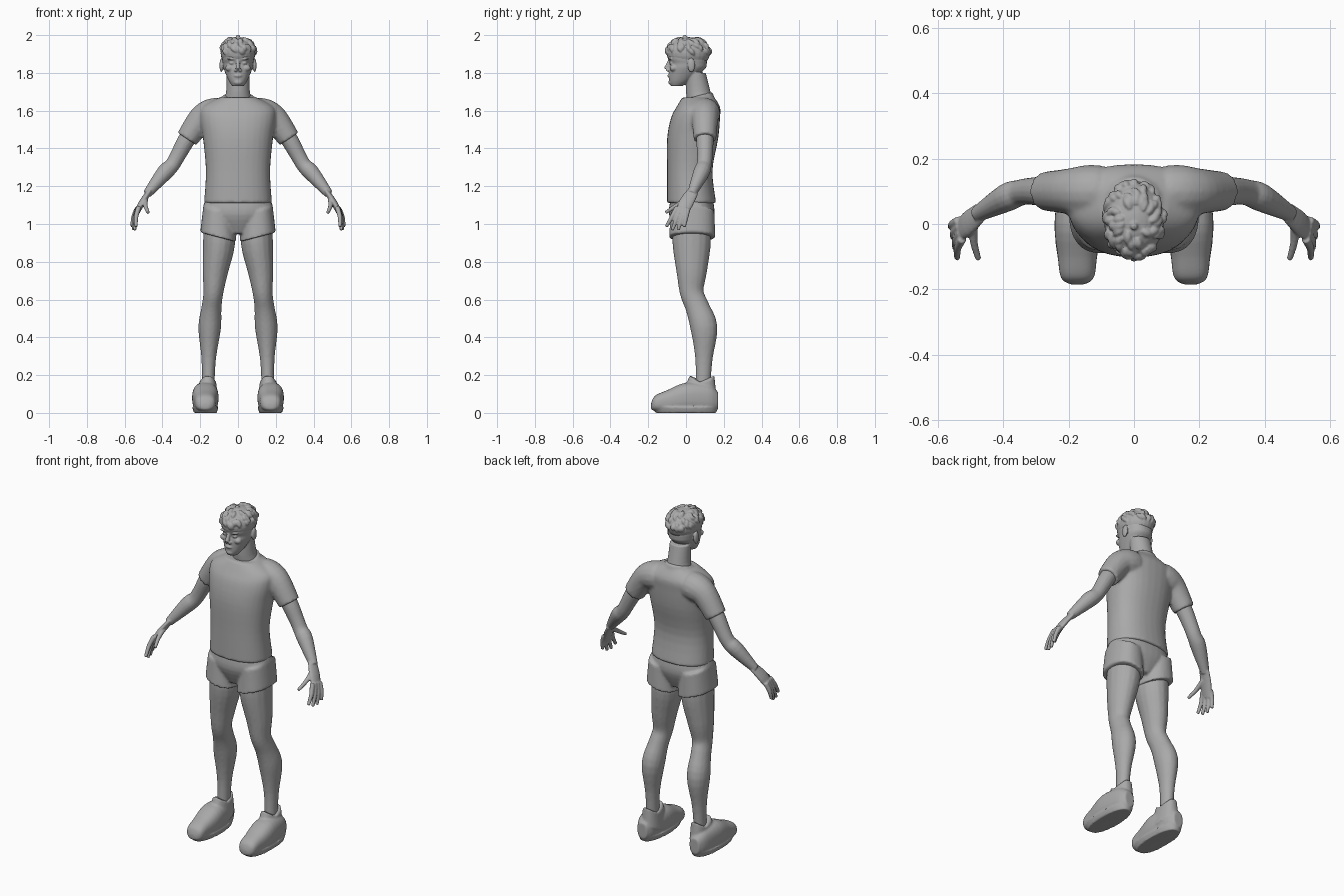
import bpy, bmesh, math, random
from mathutils import Matrix, Vector

random.seed(4)
default_cube = bpy.data.objects.get("Cube")
if default_cube:
    bpy.data.objects.remove(default_cube)

grey = bpy.data.materials.new("plain_grey")
grey.use_nodes = True
colour = (.4, .4, .4, 1)
grey.diffuse_color = colour
for node in grey.node_tree.nodes:
    if node.type == "BSDF_PRINCIPLED":
        node.inputs["Base Color"].default_value = colour


def spline(keys, steps=4):
    """Pass a smooth curve through a list of number tuples."""
    keys = [Vector(key) for key in keys]
    padded = [keys[0], *keys, keys[-1]]
    curve = []
    for before, start, end, after in zip(padded, padded[1:], padded[2:], padded[3:]):
        leave, arrive = (end - before) / 2, (after - start) / 2
        for step in range(steps):
            t = step / steps
            ease = t * t * (3 - 2 * t)
            bend = leave * (1 - t) - arrive * t
            curve.append(start.lerp(end, ease) + bend * t * (1 - t))
    return curve + [keys[-1]]


def skin(solid, rings):
    """Bridge rings of points into a closed solid."""
    rows = [[solid.verts.new(point) for point in ring] for ring in rings]
    for low, high in zip(rows, rows[1:]):
        for i in range(len(low)):
            solid.faces.new((low[i - 1], low[i], high[i], high[i - 1]))
    solid.faces.new(rows[0])
    solid.faces.new(rows[-1])


def circle(count):
    """Unit directions around a circle."""
    angles = [math.tau * i / count for i in range(count)]
    return [(math.cos(angle), math.sin(angle)) for angle in angles]


def rounded(value, power):
    return math.copysign(abs(value) ** (2 / power), value)


def loft(solid, keys, x=0, power=2.3, flare=0, lean=0, sag=0, along_y=False):
    """Stack rounded sections; keys are position, half width, near and far edge."""
    rings = []
    for position, half, near, far in spline(keys):
        ring = []
        for c, s in circle(32):
            c, s = rounded(c, power), rounded(s, power)
            across = x + half * c
            depth = (near + far + (far - near) * s) / 2
            place = position + flare * c + lean * s + sag * s * s
            ring.append((across, place, depth) if along_y else (across, depth, place))
        rings.append(ring)
    skin(solid, rings)


def tube(solid, keys, side=1, ref=(0, 1, 0), stretch=1):
    """Sweep an oval along a path; keys are x, y, z and radius."""
    path = spline(keys)
    ends = [path[0], *path, path[-1]]
    rings = []
    for before, point, after in zip(ends, path, ends[2:]):
        tangent = after.xyz - before.xyz
        u = tangent.cross(Vector(ref)).normalized()
        v = u.cross(tangent).normalized() * stretch
        ring = [point.xyz + (u * c + v * s) * point.w for c, s in circle(16)]
        rings.append([(side * co.x, co.y, co.z) for co in ring])
    skin(solid, rings)


def ball(solid, place, size):
    matrix = Matrix.Translation(place) @ Matrix.Diagonal((*size, 1))
    bmesh.ops.create_uvsphere(solid, u_segments=24, v_segments=16, radius=1, matrix=matrix)


def ball_pair(solid, x, y, z, size):
    for side in (1, -1):
        ball(solid, (side * x, y, z), size)


def fuse(name, solid, voxel, relax=3):
    """Turn overlapping solids into one smooth skin."""
    bmesh.ops.recalc_face_normals(solid, faces=solid.faces)
    mesh = bpy.data.meshes.new(name)
    solid.to_mesh(mesh)
    solid.free()
    mesh.materials.append(grey)
    part = bpy.data.objects.new(name, mesh)
    bpy.context.collection.objects.link(part)
    remesh = part.modifiers.new("fuse", "REMESH")
    remesh.mode = "VOXEL"
    remesh.voxel_size = voxel
    remesh.use_smooth_shade = True
    soften = part.modifiers.new("soften", "SMOOTH")
    soften.iterations = relax


# Shirt: body, collar and sleeves
shirt = bmesh.new()
loft(shirt, [(1.11, .18, -.1, .16), (1.28, .17, -.1, .14), (1.45, .185, -.1, .17),
             (1.56, .2, -.08, .18), (1.62, .19, -.05, .18), (1.67, .1, -.02, .15)])
loft(shirt, [(1.65, .09, -.02, .15), (1.68, .08, -.01, .14)], power=2, lean=.02)
for side in (1, -1):
    tube(shirt, [(.1, .1, 1.59, .08), (.15, .1, 1.58, .08), (.2, .1, 1.55, .07),
                 (.27, .1, 1.45, .06)], side)
fuse("shirt", shirt, .009)

# Shorts: hips and two flared legs
shorts = bmesh.new()
loft(shorts, [(1.14, .17, -.08, .14), (1.05, .18, -.09, .15), (.95, .06, -.05, .11)])
for side in (1, -1):
    loft(shorts, [(1.07, .08, -.08, .15), (.93, .096, -.09, .155)],
         x=side * .104, flare=side * .025)
fuse("shorts", shorts, .008)

# Head: skull, neck and features
head = bmesh.new()
loft(head, [(1.73, .03, -.08, -.02), (1.76, .05, -.09, .03), (1.82, .075, -.09, .1),
            (1.85, .08, -.085, .11), (1.88, .084, -.095, .11), (1.94, .08, -.09, .11),
            (1.98, .04, -.04, .07)], power=2.2)
loft(head, [(1.63, .08, .01, .15), (1.7, .063, 0, .13), (1.8, .06, 0, .105)], power=2)
tube(head, [(0, -.085, 1.87, .008), (0, -.105, 1.82, .013)])
ball(head, (0, -.086, 1.785), (.023, .012, .01))
ball(head, (0, -.08, 1.75), (.023, .013, .014))
ball_pair(head, .012, -.096, 1.814, (.009, .01, .008))
ball_pair(head, .032, -.075, 1.852, (.015, .013, .009))
ball_pair(head, .034, -.084, 1.874, (.024, .012, .006))
ball_pair(head, .045, -.066, 1.825, (.022, .02, .018))
ball_pair(head, .088, .028, 1.84, (.01, .02, .036))
fuse("head", head, .004)

# Hair: rounded cap covered in swept locks
hair = bmesh.new()
crown, cap_size = Vector((0, .012, 1.905)), Vector((.092, .115, .084))
ball(hair, crown, cap_size)
for lock in range(64):
    turn = lock * 2.4
    height = random.uniform(.25, 1.25)
    swirl = random.uniform(0, .15)
    strand = []
    for radius in (.006, .012, .011, .004):
        outward = Vector((math.cos(height) * math.cos(turn),
                          math.cos(height) * math.sin(turn), math.sin(height)))
        strand.append((*(crown + outward * cap_size), radius))
        height -= .14
        turn += swirl
    tube(hair, strand, ref=outward)
tube(hair, [(0, 0, 1.97, .02), (0, -.01, 2, .008)])
fuse("hair", hair, .004, relax=1)


def finger(solid, base, tip, side):
    """A slightly curled finger that tapers to its tip."""
    knuckle = base.lerp(tip, .5) + Vector((.007, 0, 0))
    tube(solid, [(*base, .014), (*knuckle, .012), (*tip, .009)], side, ref=(1, 0, 0))


for side, label in ((1, "left"), (-1, "right")):
    # Arm, palm, four fanned fingers and thumb
    arm = bmesh.new()
    tube(arm, [(.2, .1, 1.55, .045), (.27, .1, 1.45, .046), (.32, .1, 1.36, .041),
               (.35, .095, 1.31, .04), (.39, .08, 1.27, .043), (.48, .03, 1.16, .024)], side)
    tube(arm, [(.47, .035, 1.17, .014), (.51, 0, 1.11, .017), (.54, -.025, 1.05, .013)],
         side, stretch=2.3)
    for i in range(4):
        fan = i / 3
        base = Vector((.525, -.045, 1.09)).lerp(Vector((.535, .01, 1.08)), fan)
        tip = Vector((.54, -.105, .985)).lerp(Vector((.56, -.01, .985)), fan)
        tip.z -= .02 * math.sin(math.pi * fan)
        finger(arm, base, tip, side)
    finger(arm, Vector((.49, 0, 1.13)), Vector((.475, -.108, 1.06)), side)
    fuse(label + "_arm", arm, .0045)

    # Leg from thigh to ankle
    leg = bmesh.new()
    tube(leg, [(.1, .03, 1.03, .08), (.1, .03, .9, .085), (.12, .03, .75, .068),
               (.13, .03, .64, .053), (.14, .06, .56, .053), (.15, .095, .45, .06),
               (.155, .095, .29, .039), (.157, .09, .15, .033)], side, stretch=1.2)
    fuse(label + "_leg", leg, .008)

    # Shoe: upper, sole and ankle collar
    shoe = bmesh.new()
    centre = side * .173
    loft(shoe, [(-.185, .02, .02, .05), (-.165, .05, .01, .09), (-.1, .06, 0, .12),
                (0, .07, 0, .16), (.12, .055, 0, .15), (.17, .03, .02, .11)],
         x=centre, power=2.5, along_y=True)
    loft(shoe, [(0, .06, -.16, .16), (.03, .07, -.18, .17)], x=centre)
    loft(shoe, [(.06, .055, -.02, .16), (.16, .045, .02, .15)], x=side * .16, sag=.04)
    fuse(label + "_shoe", shoe, .006)
